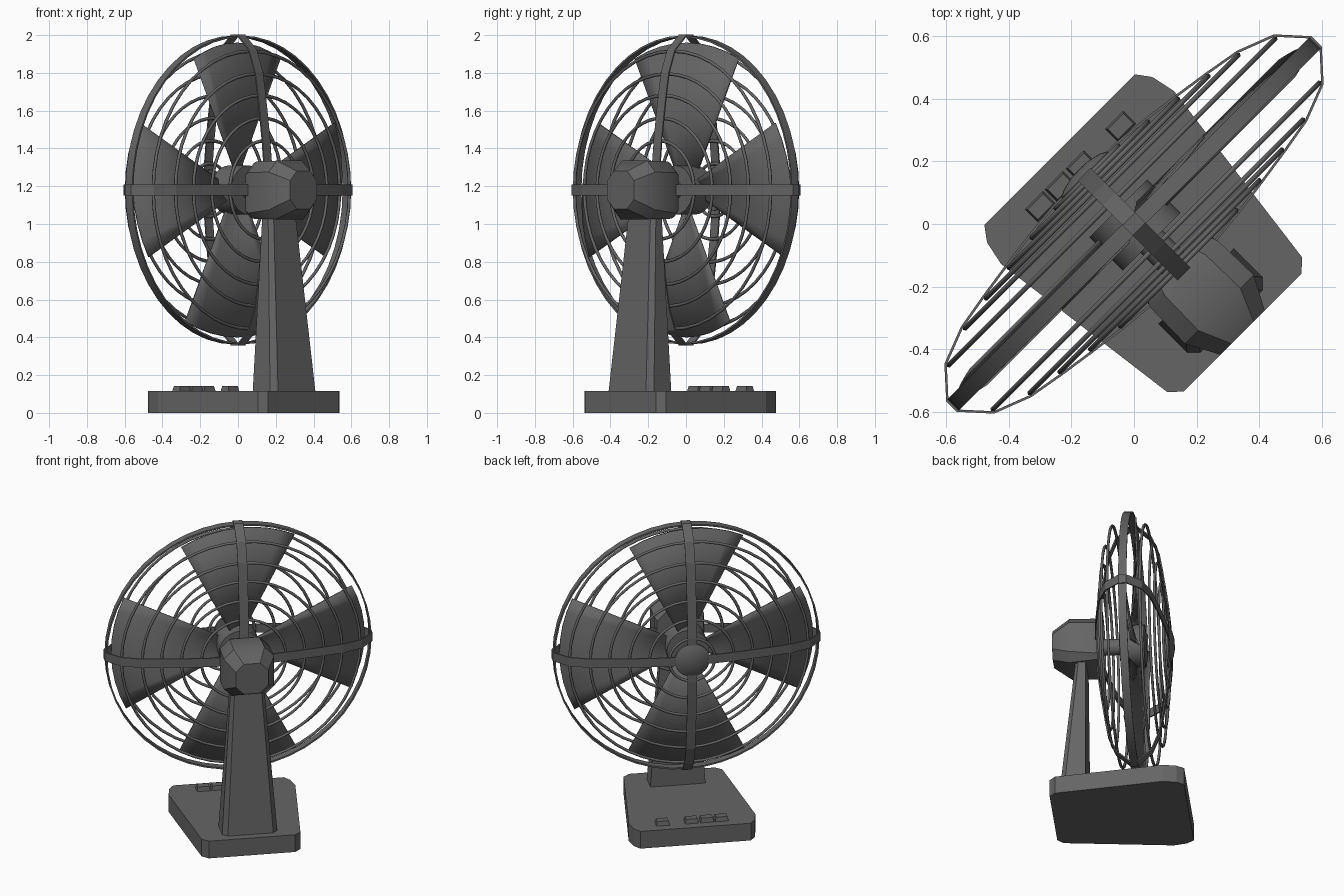
import bpy, bmesh, math
from mathutils import Matrix, Vector

cube = bpy.data.objects.get("Cube")
if cube:
    bpy.data.objects.remove(cube, do_unlink=True)

AXIS = 1.18                            # height of the fan axis
TURN = Matrix.Rotation(math.radians(45), 4, 'Z')   # whole fan stands turned

grey = bpy.data.materials.new("dark grey")
grey.use_nodes = True
grey.diffuse_color = (0.13, 0.13, 0.13, 1)
grey.node_tree.nodes["Principled BSDF"].inputs["Base Color"].default_value = grey.diffuse_color


def finish(name, bm, smooth=None, thickness=0):
    bmesh.ops.recalc_face_normals(bm, faces=bm.faces)
    mesh = bpy.data.meshes.new(name)
    bm.to_mesh(mesh)
    bm.free()
    mesh.materials.append(grey)
    mesh.transform(TURN)
    obj = bpy.data.objects.new(name, mesh)
    bpy.context.collection.objects.link(obj)
    if thickness:
        mod = obj.modifiers.new("thickness", 'SOLIDIFY')
        mod.thickness, mod.offset = thickness, 0
    if smooth:
        bpy.ops.object.select_all(action='DESELECT')
        obj.select_set(True)
        bpy.context.view_layer.objects.active = obj
        bpy.ops.object.shade_smooth_by_angle(angle=math.radians(smooth))
    return obj


def loft(name, sections, smooth=None):
    """Skin a list of equal cross-sections and cap both ends."""
    bm = bmesh.new()
    loops = [[bm.verts.new(p) for p in s] for s in sections]
    n = len(loops[0])
    for a, b in zip(loops, loops[1:]):
        for i in range(n):
            j = (i + 1) % n
            bm.faces.new((a[i], a[j], b[j], b[i]))
    bm.faces.new(loops[0])
    bm.faces.new(loops[-1])
    return finish(name, bm, smooth)


def lathe(name, profile, steps=32, closed=False, smooth=40):
    """Spin a (radius, depth) profile around the fan axis."""
    bm = bmesh.new()
    verts = [bm.verts.new((r, d, AXIS)) for r, d in profile]
    edges = [bm.edges.new(pair) for pair in zip(verts, verts[1:])]
    if closed:
        edges.append(bm.edges.new((verts[-1], verts[0])))
    bmesh.ops.spin(bm, geom=verts + edges, cent=(0, 0, AXIS), axis=(0, 1, 0),
                   angle=math.tau, steps=steps)
    bmesh.ops.remove_doubles(bm, verts=bm.verts, dist=0.0001)
    return finish(name, bm, smooth)


# Base: wedge-shaped plate with cut corners
half = [(0.34, 0.335), (0.373, 0.29), (0.39, 0.21), (0.304, -0.455), (0.265, -0.49)]
outline = half + [(-x, y) for x, y in reversed(half)]
loft("base", [[(x, y, z) for x, y in outline] for z in (0, 0.115)])

# Buttons: one apart, three together
for i, x in enumerate((0.19, 0.012, -0.082, -0.172)):
    loft(f"button_{i + 1}", [
        [(x + sx * (0.042 - t), 0.25 + sy * (0.03 - t), z)
         for sx, sy in ((1, 1), (-1, 1), (-1, -1), (1, -1))]
        for z, t in ((0.11, 0), (0.143, 0.007))])


# Post: tapered column with chamfered back edges
def post_section(w, front, back, c, z):
    side = [(w, front), (w, back + c), (w - c, back)]
    return [(x, y, z) for x, y in side + [(-x, y) for x, y in reversed(side)]]


loft("post", [post_section(0.17, -0.28, -0.44, 0.03, 0.11),
              post_section(0.1, -0.285, -0.345, 0.02, 1.08)])


# Motor housing: chamfered box tapering to an octagonal back
def motor_section(y, r, top, low):
    side = [(r - top, r), (r, r - top), (r, low - r), (r - low, -r)]
    return [(x, y, AXIS + z) for x, z in side + [(-x, z) for x, z in reversed(side)]]


loft("motor_housing", [motor_section(-0.2, 0.142, 0.06, 0.03),
                       motor_section(-0.23, 0.152, 0.06, 0.03),
                       motor_section(-0.385, 0.155, 0.06, 0.05),
                       motor_section(-0.49, 0.1, 0.05, 0.05)], smooth=35)

# Shaft, hub and front cap
lathe("shaft", [(0, -0.21), (0.05, -0.21), (0.05, -0.07), (0, -0.07)], 16)
lathe("hub", [(0, -0.08), (0.13, -0.08), (0.13, 0.07), (0, 0.07)], 24)
lathe("front_cap", [(0, 0.205), (0.108, 0.205), (0.108, 0.222), (0.08, 0.236),
                    (0.04, 0.245), (0, 0.248)], 24)

# Blades: four pitched sectors
SPREAD = math.radians(27)
for k in range(4):
    bm = bmesh.new()
    rows = []
    for i in range(9):
        t = i / 8
        a = k * math.pi / 2 + SPREAD * (2 * t - 1)
        rows.append([bm.verts.new((r * math.sin(a), -0.027 + 0.067 * t, AXIS + r * math.cos(a)))
                     for r in (0.1, 0.4, 0.78)])
    for a, b in zip(rows, rows[1:]):
        for j in range(2):
            bm.faces.new((a[j], b[j], b[j + 1], a[j + 1]))
    finish(f"blade_{k + 1}", bm, smooth=30, thickness=0.01)

# Cage rim: flat band
lathe("cage_rim", [(0.808, -0.025), (0.818, -0.025), (0.818, 0.025), (0.808, 0.025)],
      48, closed=True)

# Cage wires: concentric rings on the front and the back
WIRES = [(0.735, 0.1), (0.615, 0.146), (0.5, 0.166), (0.38, 0.184), (0.26, 0.2), (0.14, 0.212)]
for label, sign in (("front", 1), ("back", -1)):
    for i, (r, d) in enumerate(WIRES):
        ring = [(r + 0.009 * math.cos(a), sign * d + 0.009 * math.sin(a))
                for a in (j * math.tau / 6 for j in range(6))]
        lathe(f"cage_wire_{label}_{i + 1}", ring, 48, closed=True, smooth=70)

# Cage straps: one closed band across, one upright
arc = [(0.82, 0.022)] + [(r + 0.006, d + 0.009) for r, d in WIRES]
quarter = arc + [(-r, d) for r, d in reversed(arc)]
loop = quarter + [(-r, -d) for r, d in quarter]
for name, upright in (("strap_across", False), ("strap_upright", True)):
    bm = bmesh.new()
    pairs = []
    for r, d in loop:
        ends = []
        for w in (-0.029, 0.029):
            ends.append(bm.verts.new((w, d, AXIS + r) if upright else (r, d, AXIS + w)))
        pairs.append(ends)
    for i, a in enumerate(pairs):
        b = pairs[(i + 1) % len(pairs)]
        bm.faces.new((a[0], a[1], b[1], b[0]))
    finish(name, bm, thickness=0.008)
